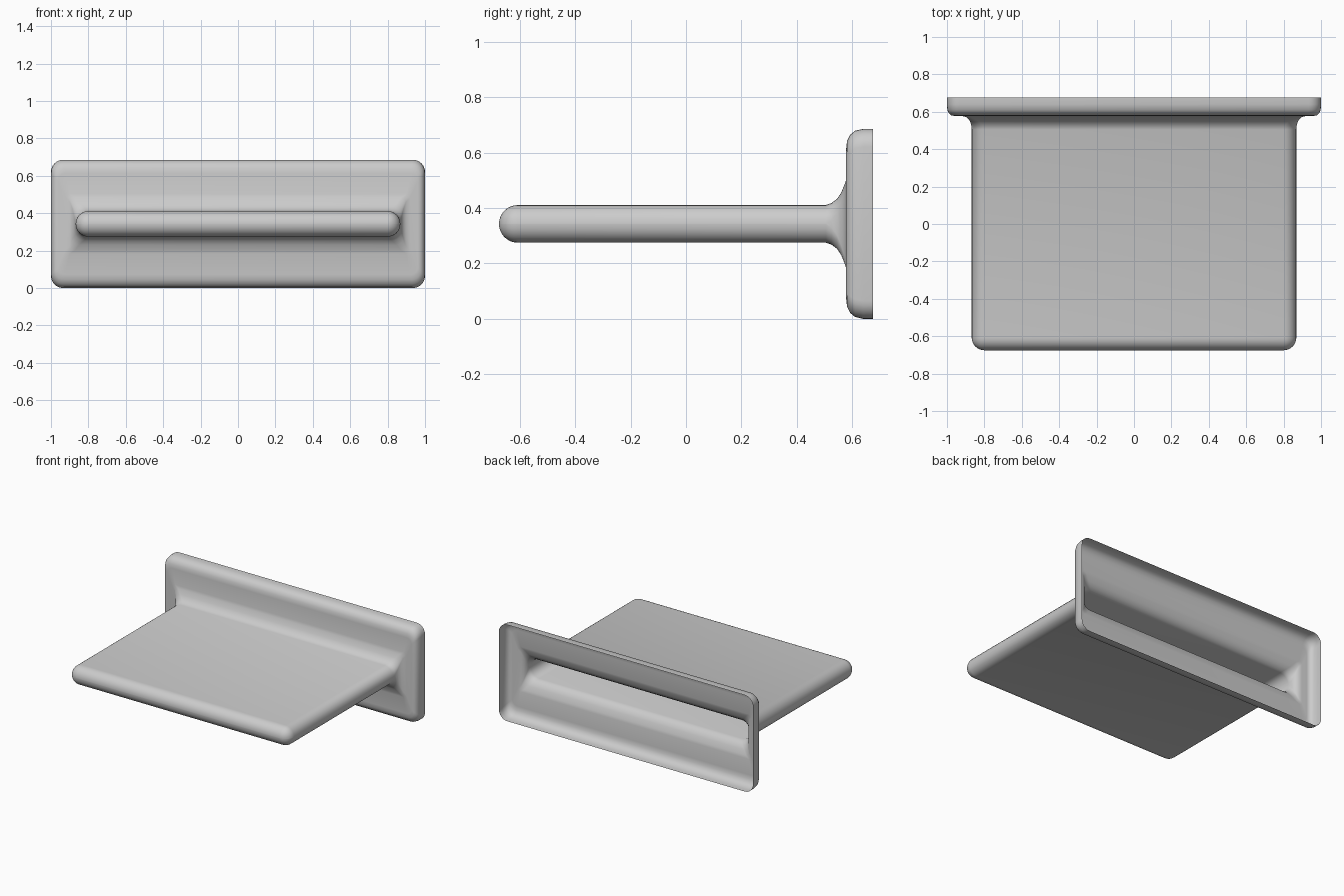
import bpy, bmesh
from math import sin, cos, pi

if "Cube" in bpy.data.objects:
    bpy.data.objects.remove(bpy.data.objects["Cube"])

ZC = 0.343   # mid height
T = 0.068    # half thickness of the slab
SEG = 6      # segments per rounded corner


def ring(bm, y, hx, hz, r):
    """Rounded rectangle in the XZ plane at depth y."""
    verts = []
    for q, (sx, sz) in enumerate([(1, 1), (-1, 1), (-1, -1), (1, -1)]):
        for i in range(SEG + 1):
            a = (q + i / SEG) * pi / 2
            verts.append(bm.verts.new((sx * (hx - r) + r * cos(a), y,
                                       ZC + sz * (hz - r) + r * sin(a))))
    return verts


# Sections from the open rear rim to the slab: y, half width, half height, radius
sections = [
    (0.675, 1.0, 0.343, 0.065), (0.64, 1.0, 0.343, 0.065),
    (0.61, 0.998, 0.336, 0.064), (0.592, 0.99, 0.321, 0.06),
    (0.581, 0.978, 0.298, 0.05), (0.578, 0.962, 0.27, 0.04),
    # flat flange face, then the flare into the slab
    (0.578, 0.92, 0.16, 0.02), (0.572, 0.898, 0.142, 0.025),
    (0.56, 0.884, 0.112, 0.035), (0.545, 0.875, 0.09, 0.05),
    (0.525, 0.87, 0.075, 0.062), (0.505, 0.868, T, T - 0.0005),
]
# Rounded nose of the slab
for i in range(9):
    a = i / 8 * pi / 2
    c = max(cos(a), 0.02)
    sections.append((-0.675 + T * (1 - sin(a)), 0.868 - T * (1 - c), T * c, T * c * 0.99))

# One hollow shell, open at the back
bm = bmesh.new()
rings = [ring(bm, *s) for s in sections]
for a, b in zip(rings, rings[1:]):
    n = len(a)
    for i in range(n):
        j = (i + 1) % n
        bm.faces.new((a[i], a[j], b[j], b[i]))
bm.faces.new(rings[-1])
bmesh.ops.recalc_face_normals(bm, faces=bm.faces)
nose = min(bm.faces, key=lambda f: f.calc_center_median().y)
if nose.normal.y > 0:
    bmesh.ops.reverse_faces(bm, faces=bm.faces)

mesh = bpy.data.meshes.new("flanged_slab_shell")
bm.to_mesh(mesh)
bm.free()
obj = bpy.data.objects.new("flanged_slab_shell", mesh)
bpy.context.collection.objects.link(obj)
bpy.context.view_layer.objects.active = obj
obj.select_set(True)
bpy.ops.object.shade_smooth_by_angle(angle=0.7)
